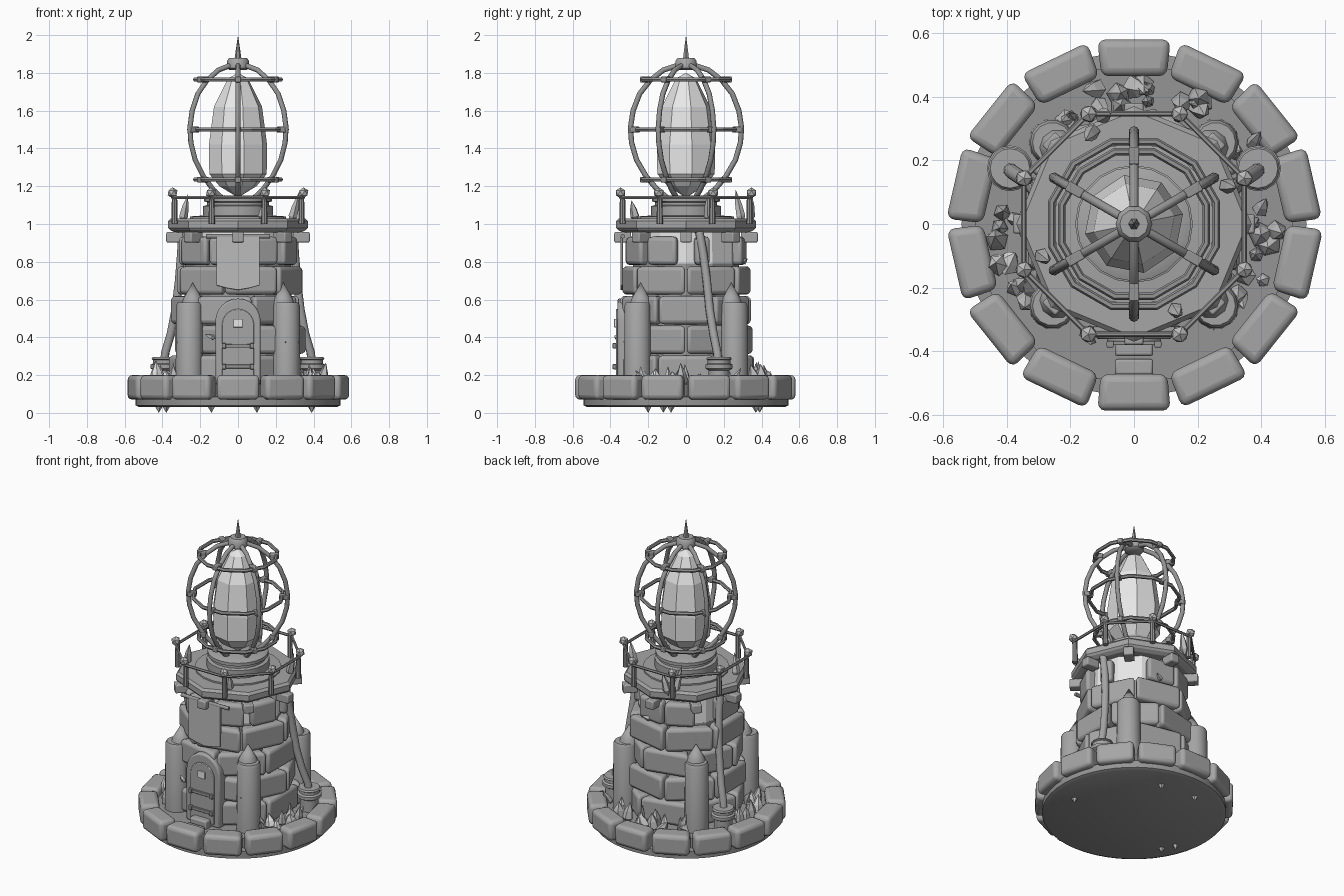
import bpy, bmesh, math, random
from mathutils import Vector, Matrix

if "Cube" in bpy.data.objects:
    bpy.data.objects.remove(bpy.data.objects["Cube"])

random.seed(4)
TAU = math.tau


def material(name, v):
    m = bpy.data.materials.new(name)
    m.diffuse_color = (v, v, v, 1)
    m.use_nodes = True
    m.node_tree.nodes["Principled BSDF"].inputs["Base Color"].default_value = m.diffuse_color
    return m


STONE = material("stone grey", 0.38)
FLOOR = material("dark grey", 0.3)
METAL = material("metal grey", 0.3)
CLOTH = material("cloth grey", 0.5)
PALE = material("pale grey", 0.8)


def finish(name, bm, mat, smooth=True, bevel=0, segs=2):
    bmesh.ops.recalc_face_normals(bm, faces=bm.faces)
    me = bpy.data.meshes.new(name)
    bm.to_mesh(me)
    bm.free()
    ob = bpy.data.objects.new(name, me)
    bpy.context.collection.objects.link(ob)
    me.materials.append(mat)
    if bevel:
        b = ob.modifiers.new("bevel", 'BEVEL')
        b.width, b.segments, b.limit_method = bevel, segs, 'ANGLE'
    if smooth:
        bpy.ops.object.select_all(action='DESELECT')
        ob.select_set(True)
        bpy.context.view_layer.objects.active = ob
        bpy.ops.object.shade_smooth_by_angle(angle=math.radians(40))
    return ob


def lathe(bm, prof, n, at=(0, 0, 0), turn=0.0, lean=None):
    """Stack of n-sided rings from (radius, z) pairs; zero radius makes a tip."""
    rings = []
    M = Matrix.Translation(at) @ (lean or Matrix())
    for r, z in prof:
        k = 1 if r == 0 else n
        rings.append([bm.verts.new(M @ Vector((r * math.cos(turn + TAU * i / n),
                      r * math.sin(turn + TAU * i / n), z))) for i in range(k)])
    for a, b in zip(rings, rings[1:]):
        for i in range(n):
            vs = [a[i % len(a)], a[(i + 1) % len(a)], b[(i + 1) % len(b)], b[i % len(b)]]
            bm.faces.new(list(dict.fromkeys(vs)))
    for r in (rings[0], rings[-1]):
        if len(r) > 2:
            bm.faces.new(r)


def turned(name, prof, n, mat, turn=0.0, at=(0, 0, 0), smooth=True, bevel=0):
    bm = bmesh.new()
    lathe(bm, prof, n, at, turn)
    return finish(name, bm, mat, smooth, bevel)


def wedge(bm, ang, r0, r1, half, z0, z1, gap=0.006, widest=1.0):
    """One block of a ring of masonry."""
    M = Matrix.Rotation(ang, 4, 'Z')
    vs = []
    for z in (z0, z1):
        for r, s in ((r0, -1), (r1, -1), (r1, 1), (r0, 1)):
            vs.append(bm.verts.new(M @ Vector((r, s * min(r * math.tan(half) - gap, widest), z))))
    for f in ((0, 1, 2, 3), (4, 5, 6, 7), (0, 1, 5, 4), (1, 2, 6, 5), (2, 3, 7, 6), (3, 0, 4, 7)):
        bm.faces.new([vs[i] for i in f])


def box(bm, c, s, ang=0.0):
    M = Matrix.Rotation(ang, 4, 'Z') @ Matrix.Translation(c) @ Matrix.Diagonal((*s, 1))
    bmesh.ops.create_cube(bm, size=1, matrix=M)


def tube(name, pts, r, mat, closed=False, res=2, smooth=True):
    cu = bpy.data.curves.new(name, 'CURVE')
    cu.dimensions, cu.bevel_depth, cu.bevel_resolution = '3D', r, res
    cu.use_fill_caps = True
    sp = cu.splines.new('POLY')
    sp.points.add(len(pts) - 1)
    for p, q in zip(sp.points, pts):
        p.co = (*q, 1)
    sp.use_cyclic_u, sp.use_smooth = closed, smooth
    ob = bpy.data.objects.new(name, cu)
    bpy.context.collection.objects.link(ob)
    cu.materials.append(mat)
    return ob


def polar(r, a, z):
    return Vector((r * math.cos(a), r * math.sin(a), z))


def plate(name, outline, y0, y1, mat, bevel=0):
    """Front-facing outline of (x, z) pairs given thickness along y."""
    bm = bmesh.new()
    f = bm.faces.new([bm.verts.new((x, y0, z)) for x, z in outline])
    ex = bmesh.ops.extrude_face_region(bm, geom=[f])
    bmesh.ops.translate(bm, vec=(0, y1 - y0, 0),
                        verts=[v for v in ex['geom'] if isinstance(v, bmesh.types.BMVert)])
    return finish(name, bm, mat, True, bevel)


def arch(w, z0, top, n=12):
    c = top - w
    return [(-w, z0)] + [(-w * math.cos(math.pi * i / n), c + w * math.sin(math.pi * i / n))
                         for i in range(n + 1)] + [(w, z0)]


# Base slab and the ring of kerb stones
turned("base_slab", [(0.52, 0.03), (0.542, 0.04), (0.542, 0.085), (0.5, 0.09), (0.5, 0.15)], 48, FLOOR)
bm = bmesh.new()
for i in range(14):
    k = random.uniform(-0.006, 0.006)
    wedge(bm, TAU * i / 14 + math.pi / 2, 0.468 + k, 0.583 + k, math.pi / 14, 0.07, 0.2, 0.003, 0.115)
finish("kerb_stones", bm, STONE, True, 0.025, 3)

# Tower core with staggered courses; the top course has gaps
turned("tower_core", [(0.295, 0.13), (0.28, 0.79)], 12, FLOOR, smooth=False)
turned("upper_core", [(0.28, 0.78), (0.275, 0.96)], 12, PALE, smooth=False)
bm = bmesh.new()
for row in range(4):
    for i in range(7):
        r = 0.335 - 0.006 * row + random.uniform(-0.006, 0.006)
        z = 0.155 + 0.157 * row
        wedge(bm, TAU * (i + 0.5 * (row % 2)) / 7, 0.2, r, math.pi / 7, z, z + 0.15)
for deg, half in ((-25, 17), (17, 9), (82, 18), (118, 18), (180, 20), (220, 20), (258, 18), (295, 18)):
    wedge(bm, math.radians(deg), 0.2, 0.312, math.radians(half), 0.783, 0.933)
finish("tower_stones", bm, STONE, True, 0.022, 3)

# Corner buttresses with pointed caps
for sx in (-1, 1):
    for sy in (-1, 1):
        turned("buttress", [(0.074, 0.13), (0.07, 0.57), (0.062, 0.585)], 14, STONE, at=(sx * 0.257, sy * 0.257, 0))
        turned("buttress_cap", [(0.058, 0.58), (0.05, 0.605), (0, 0.69)], 10, STONE, at=(sx * 0.24, sy * 0.24, 0))

# Arched door with frame, straps, window and steps
plate("door_frame", arch(0.12, 0.15, 0.605), -0.362, -0.26, STONE, 0.01)
plate("door_leaf", arch(0.085, 0.17, 0.55), -0.37, -0.35, STONE, 0.004)
bm = bmesh.new()
for z in (0.245, 0.355):
    box(bm, (0, -0.374, z), (0.17, 0.014, 0.02))
    for x in (-0.075, 0.075):
        box(bm, (x, -0.378, z), (0.022, 0.02, 0.028))
finish("door_straps", bm, METAL, True, 0.003)
bm = bmesh.new()
box(bm, (0, -0.373, 0.475), (0.05, 0.016, 0.045))
finish("door_window", bm, PALE, False, 0.004)
bm = bmesh.new()
box(bm, (0, -0.385, 0.17), (0.12, 0.06, 0.06))
box(bm, (0, -0.45, 0.155), (0.12, 0.05, 0.04))
finish("door_steps", bm, STONE, True, 0.008)

# Hanging banner and its rod
plate("banner", [(-0.115, 0.94), (0.115, 0.94), (0.115, 0.675), (0.06, 0.66), (0, 0.65), (-0.06, 0.66), (-0.115, 0.675)],
      -0.346, -0.334, CLOTH, 0.003)
tube("banner_rod", [(-0.17, -0.335, 0.935), (0.17, -0.335, 0.935)], 0.012, METAL)

# Deck, its brackets and the stepped lamp foot
turned("deck", [(0.335, 0.955), (0.36, 0.968), (0.37, 0.98), (0.37, 1.015), (0.355, 1.03)], 8, STONE, smooth=False)
bm = bmesh.new()
for i in range(8):
    box(bm, (0.335, 0, 0.93), (0.09, 0.06, 0.055), TAU * i / 8)
finish("deck_brackets", bm, STONE, True, 0.007)
turned("lamp_foot", [(0.255, 1.02), (0.255, 1.04), (0.185, 1.045), (0.185, 1.095), (0.165, 1.1),
                     (0.165, 1.115), (0.18, 1.12), (0.18, 1.14), (0.15, 1.152)], 20, STONE)

# Railing
corners = [polar(0.375, TAU * (i + 0.5) / 8, 1.14) for i in range(8)]
tube("railing", corners, 0.009, METAL, True, 1, False)
bm = bmesh.new()
for p in corners:
    lathe(bm, [(0.017, 1.0), (0.014, 1.15)], 8, (p.x * 0.97, p.y * 0.97, 0))
finish("railing_posts", bm, METAL)
bm = bmesh.new()
for p in corners:
    bmesh.ops.create_icosphere(bm, subdivisions=1, radius=0.029, matrix=Matrix.Translation((p.x, p.y, 1.165)))
finish("post_knobs", bm, CLOTH, False)

# Big crystal
turned("crystal", [(0, 1.14), (0.1, 1.2), (0.155, 1.265), (0.157, 1.42), (0.13, 1.62), (0.055, 1.77), (0, 1.8)],
       8, PALE, turn=0.2, smooth=False)

# Cage: six ribs, three rings, cap and spike
rib = [(0.1, 1.14), (0.15, 1.18), (0.21, 1.25), (0.262, 1.34), (0.288, 1.43), (0.294, 1.51),
       (0.28, 1.6), (0.245, 1.69), (0.19, 1.76), (0.12, 1.815), (0.03, 1.845)]
for i in range(6):
    tube("cage_rib", [polar(r, TAU * i / 6 + TAU / 12, z) for r, z in rib], 0.014, METAL)
for r, z in ((0.235, 1.235), (0.268, 1.5), (0.235, 1.765)):
    tube("cage_ring", [polar(r, TAU * i / 12 + TAU / 24, z) for i in range(12)], 0.012, METAL, True, 1, False)
bm = bmesh.new()
for i in range(6):
    a = TAU * i / 6 + TAU / 12
    for r, z in ((0.215, 1.235), (0.272, 1.5), (0.215, 1.765)):
        box(bm, (r, 0, z), (0.055, 0.032, 0.03), a)
finish("cage_clamps", bm, METAL, True, 0.004)
turned("cage_cap", [(0.045, 1.815), (0.058, 1.825), (0.058, 1.865), (0.045, 1.88)], 10, STONE)
turned("spike", [(0.018, 1.875), (0.012, 1.92), (0, 2.0)], 6, METAL, smooth=False)

# Side pipes running down into pots
for s in (-1, 1):
    path = [(0.295, 0.07, 0.96), (0.3, 0.09, 0.85), (0.312, 0.11, 0.7), (0.33, 0.125, 0.55),
            (0.355, 0.145, 0.42), (0.385, 0.165, 0.32), (0.395, 0.175, 0.22)]
    tube("side_pipe", [(s * x, y, z) for x, y, z in path], 0.023, STONE)
    turned("pipe_pot", [(0.055, 0.13), (0.055, 0.225), (0.072, 0.235), (0.072, 0.255), (0.06, 0.262),
                        (0.06, 0.28), (0.068, 0.285), (0.062, 0.295), (0.03, 0.295)], 16, STONE, at=(s * 0.39, 0.175, 0))


def shard(bm, p, r, h, tilt):
    lean = Matrix.Rotation(random.uniform(0, TAU), 4, 'Z') @ Matrix.Rotation(tilt, 4, 'X')
    lathe(bm, [(0, -0.35 * h), (r, 0), (r * 0.75, h * 0.45), (0, h)], 5, p, random.random(), lean)


# Crystal shards in the courtyard, on the deck, tower and under the base
dull, bright = bmesh.new(), bmesh.new()
for deg in (-35, -24, -12, -2, 4, 36, 46, 58, 66, 80, 88, 96, 104, 118, 126, 150, 176, 184, 196, 205, 218):
    for k in range(2):
        a = math.radians(deg + random.uniform(-4, 4))
        shard(bright if deg in (196, 205, -24) else dull, polar(random.uniform(0.37, 0.45), a, 0.16),
              random.uniform(0.02, 0.042), random.uniform(0.06, 0.12), random.uniform(0, 0.7))
finish("ground_shards", dull, CLOTH, False)
finish("bright_shards", bright, PALE, False)
bm = bmesh.new()
for x, y, h in ((0.13, -0.27, 0.09), (0.29, 0.12, 0.13), (-0.13, 0.29, 0.15), (-0.29, -0.1, 0.12), (-0.1, 0.34, 0.12)):
    shard(bm, (x, y, 1.04), 0.025, h, 0.25)
for deg, z in ((195, 0.72), (250, 0.4), (312, 0.36), (135, 0.4), (45, 0.42), (80, 0.8)):
    shard(bm, polar(0.39 if z < 0.5 else 0.31, math.radians(deg), z), 0.016, 0.05, 1.2)
finish("loose_shards", bm, CLOTH, False)
bm = bmesh.new()
for x, y in ((-0.42, -0.12), (-0.38, -0.2), (0.39, -0.08), (0.1, 0.37), (-0.14, 0.39)):
    lathe(bm, [(0, 0.0), (0.022, 0.035), (0.015, 0.06)], 5, (x, y, 0), random.random())
finish("underside_tips", bm, CLOTH, False)
